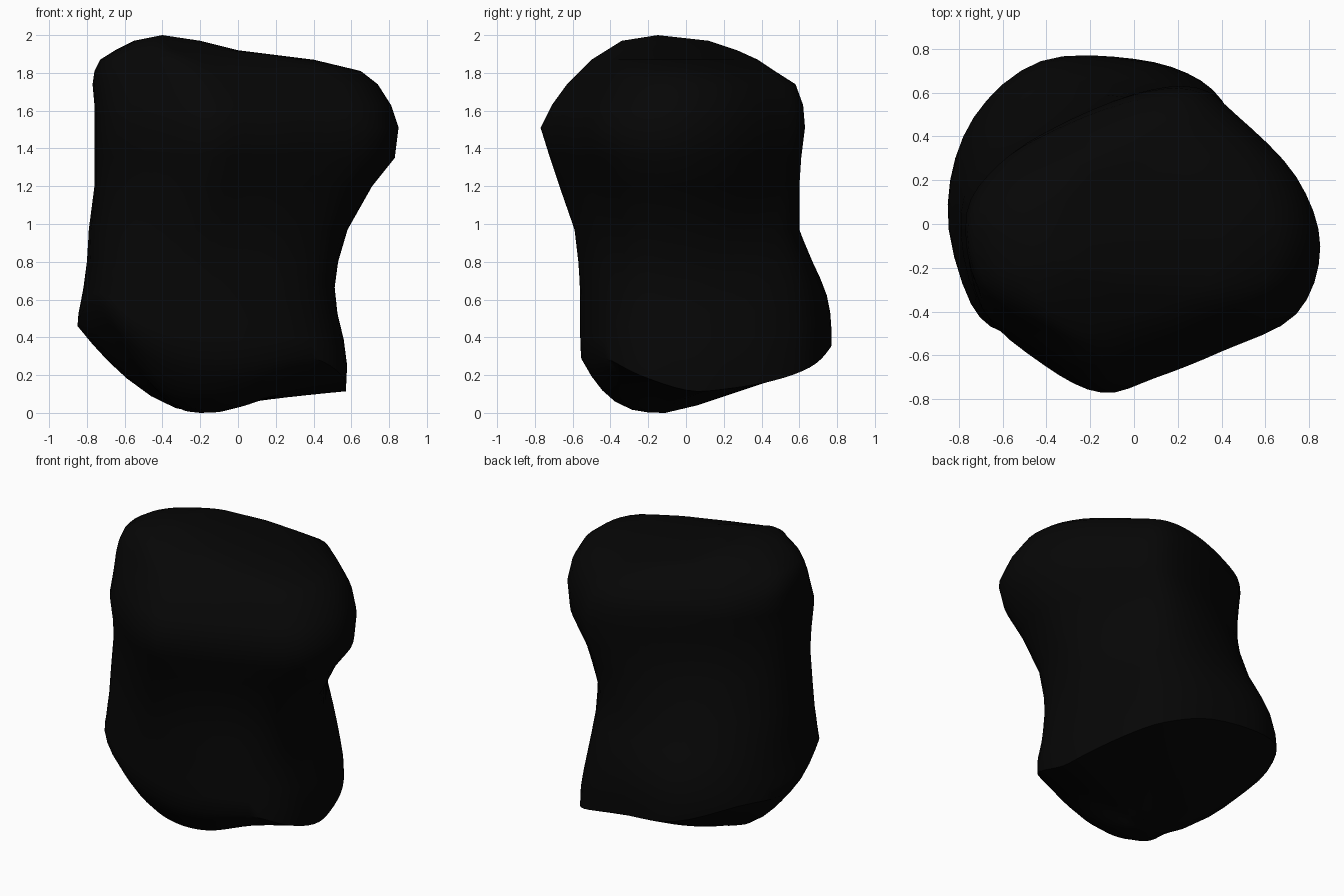
import bpy, bmesh
from mathutils import Vector

if "Cube" in bpy.data.objects:
    bpy.data.objects.remove(bpy.data.objects["Cube"])

# Lower outline seen from above: x, y, height of the base edge, roundness of the base there
LOWER = [(-.85, .1, .46, 1.8), (-.73, .5, .47, 1.5), (-.42, .76, .38, 1.3), (0, .77, .33, 1.3),
         (.29, .67, .24, 1.1), (.45, .47, .17, .8), (.54, .2, .125, .6), (.56, 0, .12, .7),
         (.53, -.25, .2, 1.3), (.38, -.43, .29, 2.2), (.1, -.53, .28, 3), (-.2, -.56, .3, 3),
         (-.52, -.52, .42, 2.5), (-.76, -.36, .6, 2)]
# Matching outline of the upper body
UPPER = [(-.76, .02), (-.6, .28), (-.35, .45), (0, .6), (.28, .63), (.47, .5), (.74, .22),
         (.85, -.1), (.74, -.41), (.4, -.58), (.1, -.7), (-.15, -.77), (-.42, -.64), (-.7, -.38)]

# Height, then left, right, front and back limits of the body
LEVELS = [
    (.10, -.85, .57, -.54, .77), (.22, -.85, .58, -.55, .77),
    (.35, -.85, .57, -.56, .77), (.50, -.85, .53, -.56, .77),
    (.65, -.82, .51, -.56, .74), (.80, -.80, .53, -.57, .67),
    (.97, -.79, .58, -.59, .60), (1.2, -.76, .71, -.67, .60),
    (1.35, -.76, .83, -.72, .61), (1.51, -.76, .85, -.77, .63),
    (1.63, -.76, .81, -.71, .62), (1.74, -.77, .74, -.63, .58),
    (1.81, -.76, .65, -.56, .47), (1.87, -.73, .40, -.50, .38),
    (1.92, -.65, .00, -.42, .27), (1.97, -.55, -.20, -.34, .12)]
STEPS = 4
FOOT = Vector((-.2, -.11, 0))


def closed_curve(points):
    """Smooth closed curve through the points."""
    out, n = [], len(points)
    for i in range(n):
        a, b, c, d = (points[(i + k) % n] for k in (-1, 0, 1, 2))
        for s in range(STEPS):
            t = s / STEPS
            out.append(.5 * (2 * b + (c - a) * t + (2 * a - 5 * b + 4 * c - d) * t * t
                             + (3 * b - a - 3 * c + d) * t ** 3))
    return out


def fit(values, low, high):
    lo, hi = min(values), max(values)
    return [low + (v - lo) / (hi - lo) * (high - low) for v in values]


def limits(z):
    """Body limits interpolated at a height."""
    for a, b in zip(LEVELS, LEVELS[1:]):
        if z <= b[0]:
            t = max((z - a[0]) / (b[0] - a[0]), 0)
            return [p + (q - p) * t for p, q in zip(a[1:], b[1:])]
    return LEVELS[-1][1:]


full = closed_curve([Vector(p) for p in LOWER])
lower = [Vector(p[:2]) for p in full]
upper = closed_curve([Vector(p) for p in UPPER])
n = len(lower)


def section(z):
    t = min(max((z - .55) / .85, 0), 1)
    t = t * t * (3 - 2 * t)
    pts = [a.lerp(b, t) for a, b in zip(lower, upper)]
    left, right, front, back = limits(z)
    return [Vector((x, y, z)) for x, y in zip(fit([p.x for p in pts], left, right),
                                              fit([p.y for p in pts], front, back))]


bm = bmesh.new()
edge = [section(full[i][2])[i] for i in range(n)]

# Base: curved facets from the foot out to the base edge
rings = []
for f in (.2, .4, .6, .75, .88, 1):
    ring = []
    for i in range(n):
        p = FOOT.lerp(edge[i], f)
        p.z = edge[i].z * f ** full[i][3]
        ring.append(bm.verts.new(p))
    rings.append(ring)

# Lower walls: start at the sloping base edge and level out
for f in (.2, .4, .6, .8):
    zs = [e.z + (.8 - e.z) * f for e in edge]
    rings.append([bm.verts.new(section(zs[i])[i]) for i in range(n)])

# Upper body: level sections
for level in LEVELS[5:]:
    rings.append([bm.verts.new(p) for p in section(level[0])])

for a, b in zip(rings, rings[1:]):
    for i in range(n):
        j = (i + 1) % n
        bm.faces.new((a[i], a[j], b[j], b[i]))

# Close the foot and the crown
foot = bm.verts.new(FOOT)
crown = bm.verts.new((-.4, -.15, 2))
for i in range(n):
    j = (i + 1) % n
    bm.faces.new((rings[0][j], rings[0][i], foot))
    bm.faces.new((rings[-1][i], rings[-1][j], crown))
bmesh.ops.recalc_face_normals(bm, faces=bm.faces)

mesh = bpy.data.meshes.new("rock")
bm.to_mesh(mesh)
bm.free()
rock = bpy.data.objects.new("rock", mesh)
bpy.context.collection.objects.link(rock)

# Dark stone
stone = bpy.data.materials.new("dark_stone")
stone.diffuse_color = (.0018, .0018, .0018, 1)
stone.use_nodes = True
stone.node_tree.nodes["Principled BSDF"].inputs["Base Color"].default_value = stone.diffuse_color
mesh.materials.append(stone)

bpy.context.view_layer.objects.active = rock
rock.select_set(True)
bpy.ops.object.shade_smooth_by_angle(angle=.8)
